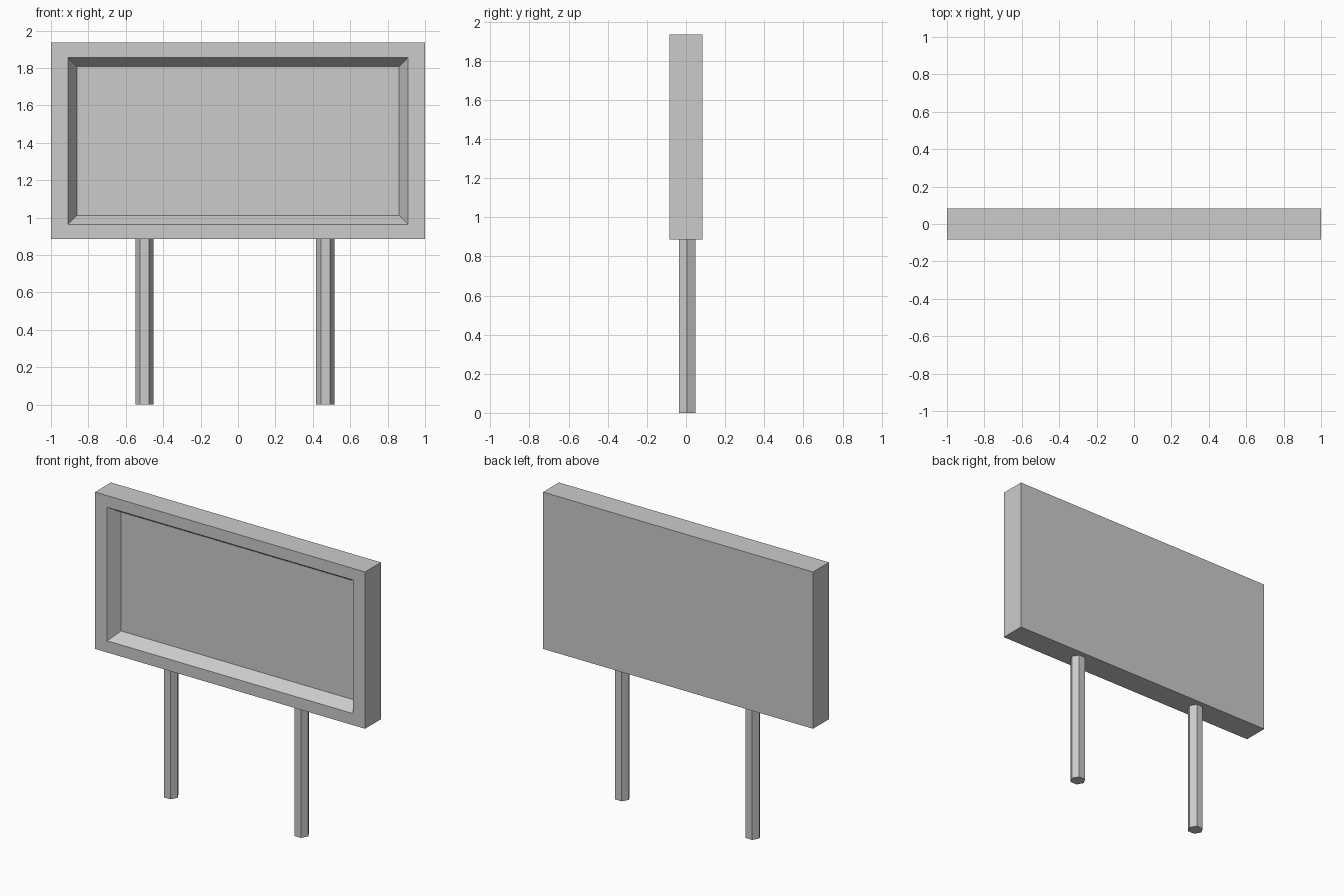
import bpy
import bmesh
import math
from mathutils import Matrix

cube = bpy.data.objects.get("Cube")
if cube:
    bpy.data.objects.remove(cube, do_unlink=True)

grey = bpy.data.materials.new("light_grey")
grey.use_nodes = True
colour = (0.6, 0.6, 0.6, 1)
grey.diffuse_color = colour
grey.node_tree.nodes["Principled BSDF"].inputs["Base Color"].default_value = colour


def finish(bm, name):
    mesh = bpy.data.meshes.new(name)
    bm.to_mesh(mesh)
    bm.free()
    mesh.materials.append(grey)
    obj = bpy.data.objects.new(name, mesh)
    bpy.context.collection.objects.link(obj)


def step_face(bm, face, half_x, half_z, mid_z, y):
    """Inset a face and fit its new border to a rectangle at depth y."""
    bmesh.ops.inset_individual(bm, faces=[face], thickness=0.03)
    for v in face.verts:
        v.co.x = math.copysign(half_x, v.co.x)
        v.co.z = mid_z + math.copysign(half_z, v.co.z - mid_z)
        v.co.y = y


# Sign board: a box with a rim and a tapered recess in its front
mid_z, height, depth = 1.41, 1.05, 0.168
bm = bmesh.new()
bmesh.ops.create_cube(bm, size=1, matrix=Matrix.Translation((0, 0, mid_z))
                      @ Matrix.Diagonal((2, depth, height, 1)))
bm.normal_update()
front = min(bm.faces, key=lambda f: f.calc_center_median().y)
step_face(bm, front, 0.91, 0.447, mid_z, -depth / 2)
step_face(bm, front, 0.862, 0.398, mid_z, -0.006)
bm.normal_update()
finish(bm, "sign_board")

# Two hexagonal posts, with corners pointing along x
post_height = 0.89
for name, x in (("right_post", -0.5), ("left_post", 0.467)):
    bm = bmesh.new()
    bmesh.ops.create_cone(bm, cap_ends=True, segments=6, radius1=0.049,
                          radius2=0.049, depth=post_height,
                          matrix=Matrix.Translation((x, 0.006, post_height / 2))
                          @ Matrix.Rotation(math.pi / 2, 4, "Z"))
    finish(bm, name)
